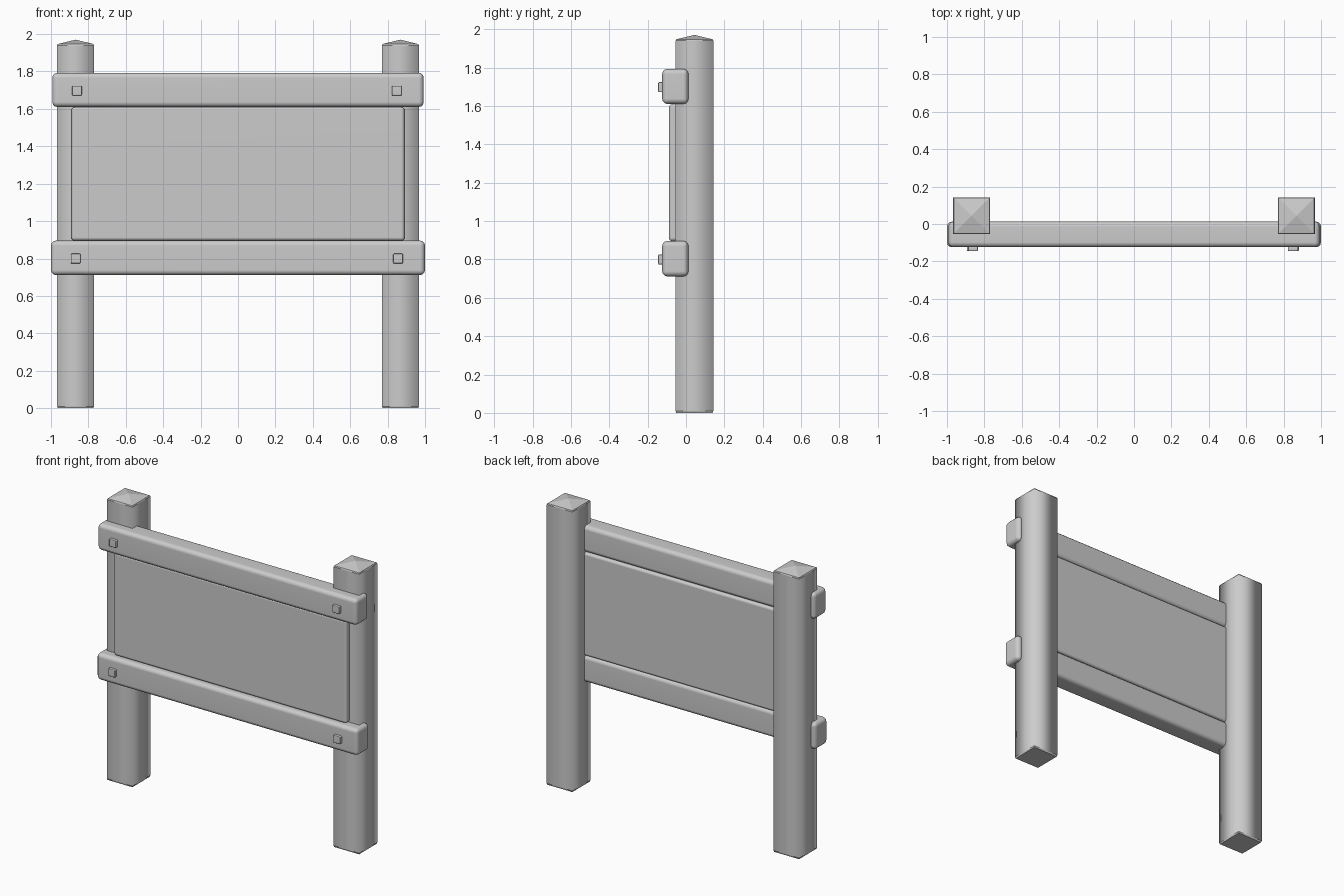
import bpy, bmesh
from math import radians

if "Cube" in bpy.data.objects:
    bpy.data.objects.remove(bpy.data.objects["Cube"])


def finish(name, bm, angle):
    bmesh.ops.recalc_face_normals(bm, faces=bm.faces)
    mesh = bpy.data.meshes.new(name)
    bm.to_mesh(mesh)
    bm.free()
    ob = bpy.data.objects.new(name, mesh)
    bpy.context.collection.objects.link(ob)
    bpy.ops.object.select_all(action='DESELECT')
    ob.select_set(True)
    bpy.context.view_layer.objects.active = ob
    bpy.ops.object.shade_smooth_by_angle(angle=radians(angle))
    return ob


def rounded_box(name, x, y, z, bevel, segments=3):
    """Box given by (min, max) on each axis, with rounded edges and flat sides."""
    bm = bmesh.new()
    bmesh.ops.create_cube(bm, size=1)
    for v in bm.verts:
        v.co = [(lo + hi) / 2 + c * (hi - lo) for c, (lo, hi) in zip(v.co, (x, y, z))]
    bmesh.ops.bevel(bm, geom=bm.edges[:], offset=bevel, segments=segments,
                    profile=0.5, affect='EDGES')
    ob = finish(name, bm, 50)
    ob.modifiers.new("flat_sides", 'WEIGHTED_NORMAL').keep_sharp = True
    return ob


def post(name, cx, cy):
    """Square post with eased ends and a shallow pyramid top."""
    bm = bmesh.new()
    rings = []
    for z, h in ((0, 0.095), (0.01, 0.0985), (1.94, 0.0985), (1.947, 0.095)):
        rings.append([bm.verts.new((cx + sx * h, cy + sy * h, z))
                      for sx, sy in ((-1, -1), (1, -1), (1, 1), (-1, 1))])
    bm.faces.new(rings[0])
    tip = bm.verts.new((cx, cy, 1.97))
    for i in range(4):
        j = (i + 1) % 4
        for a, b in zip(rings, rings[1:]):
            bm.faces.new((a[i], a[j], b[j], b[i]))
        bm.faces.new((rings[-1][i], rings[-1][j], tip))
    # soft upright corners, flat end faces
    ob = finish(name, bm, 95)
    for p in ob.data.polygons:
        p.use_smooth = abs(p.normal.z) < 0.1


# Posts
for side, s in (("left", -1), ("right", 1)):
    post(side + "_post", s * 0.868, 0.044)

# Rails with square bolt heads
for level, half, z0, z1, bolt_x in (("upper", 0.993, 1.61, 1.793, 0.855),
                                    ("lower", 1.0, 0.711, 0.896, 0.862)):
    rounded_box(level + "_rail", (-half, half), (-0.124, 0.013), (z0, z1), 0.027)
    zc = (z0 + z1) / 2 - 0.004
    for side, s in (("left", -1), ("right", 1)):
        x = s * bolt_x - 0.006
        rounded_box(f"{level}_{side}_bolt", (x - 0.026, x + 0.026),
                    (-0.145, -0.12), (zc - 0.026, zc + 0.026), 0.005, 2)

# Sign panel between the rails
rounded_box("sign_panel", (-0.891, 0.891), (-0.089, 0.013), (0.895, 1.609), 0.018)
